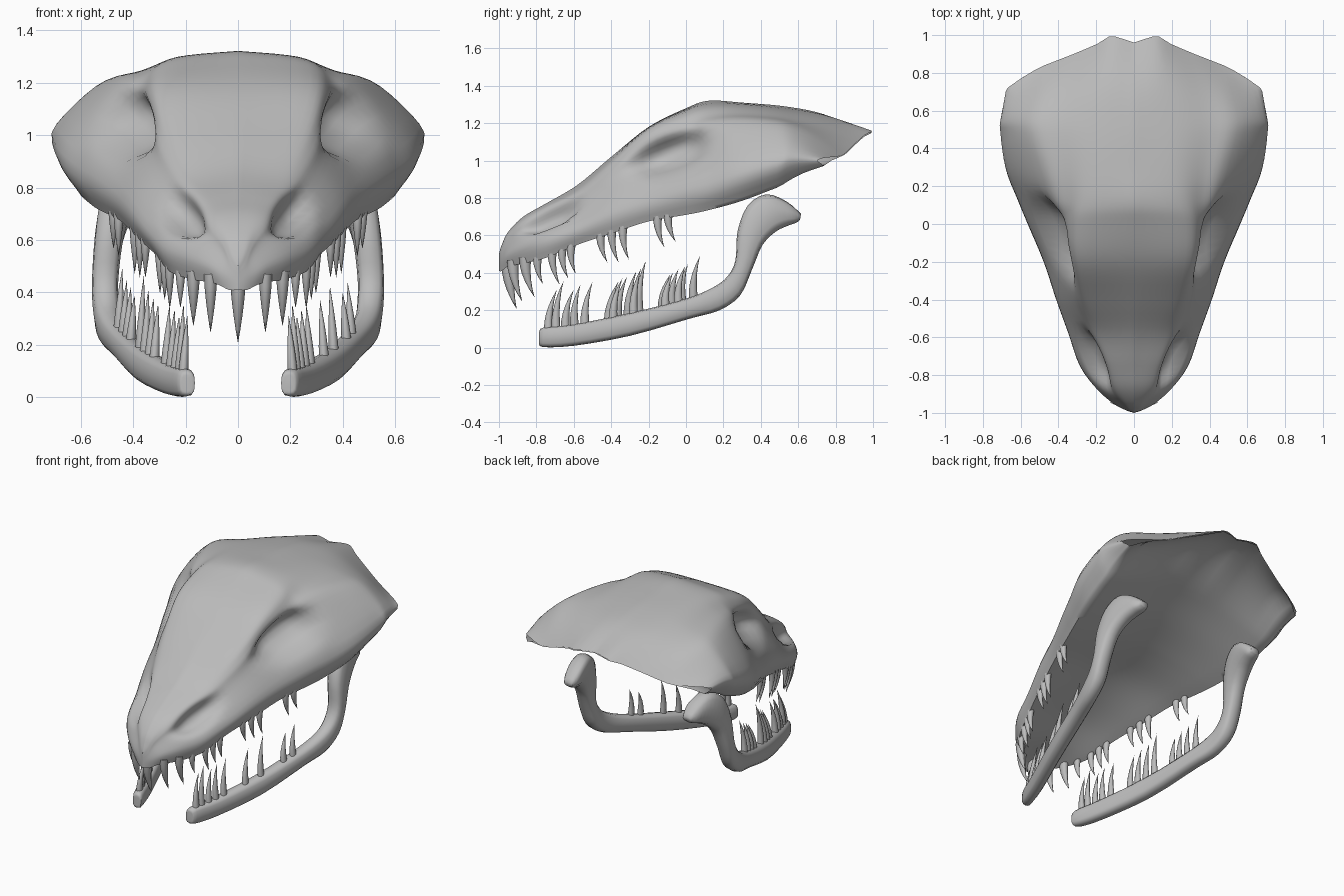
import bpy, bmesh, math
from mathutils import Vector

if "Cube" in bpy.data.objects:
    bpy.data.objects.remove(bpy.data.objects["Cube"])

bone = bpy.data.materials.new("bone_grey")
bone.diffuse_color = (0.5, 0.5, 0.5, 1)
bone.use_nodes = True
bone.node_tree.nodes["Principled BSDF"].inputs["Base Color"].default_value = bone.diffuse_color


def finish(name, bm, angle=40):
    mesh = bpy.data.meshes.new(name)
    bm.to_mesh(mesh)
    bm.free()
    ob = bpy.data.objects.new(name, mesh)
    bpy.context.collection.objects.link(ob)
    mesh.materials.append(bone)
    bpy.context.view_layer.objects.active = ob
    ob.select_set(True)
    bpy.ops.object.shade_smooth_by_angle(angle=math.radians(angle))
    ob.select_set(False)
    return ob


def mirror(ob):
    mod = ob.modifiers.new("mirror", 'MIRROR')
    mod.merge_threshold = 0.002


def smooth(rows, n):
    """Catmull-Rom through a list of equal-length number rows."""
    rows = [Vector(r) for r in rows]
    out = []
    for i in range(len(rows) - 1):
        a, b, c, d = rows[max(i - 1, 0)], rows[i], rows[i + 1], rows[min(i + 2, len(rows) - 1)]
        for k in range(n):
            t = k / n
            out.append(b + (c - a) * (t / 2) + (a * 2 - b * 5 + c * 4 - d) * (t * t / 2)
                       + (b * 3 - a - c * 3 + d) * (t ** 3 / 2))
    return out + [rows[-1]]


def lerp_table(table, x):
    for (x0, y0), (x1, y1) in zip(table, table[1:]):
        if x <= x1:
            return y0 + (y1 - y0) * max(0, (x - x0) / max(x1 - x0, 1e-6))
    return table[-1][1]


# Skull sections: y, crown z, then x,z of brow, cheek, widest point and rim
SECTIONS = [
    (-1.00, .50, 0, .49, 0, .47, 0, .44, 0, .41),
    (-.985, .55, .02, .54, .035, .50, .045, .46, .035, .41),
    (-.95, .62, .04, .61, .07, .56, .11, .50, .09, .435),
    (-.87, .70, .07, .69, .14, .63, .20, .54, .175, .45),
    (-.75, .77, .09, .76, .19, .70, .285, .58, .26, .48),
    (-.58, .87, .14, .85, .25, .77, .345, .64, .32, .55),
    (-.40, 1.02, .22, 1.0, .32, .88, .41, .72, .385, .61),
    (-.20, 1.18, .27, 1.17, .36, 1.0, .475, .79, .45, .675),
    (0, 1.28, .27, 1.26, .42, 1.08, .56, .85, .52, .71),
    (.12, 1.32, .24, 1.295, .45, 1.16, .61, .88, .56, .735),
    (.30, 1.31, .22, 1.295, .50, 1.19, .68, .94, .61, .785),
    (.53, 1.29, .22, 1.27, .55, 1.18, .71, 1.0, .635, .87),
    (.75, 1.25, .20, 1.23, .53, 1.13, .70, 1.02, .64, .93),
    (1.0, 1.16, .13, 1.155, .48, 1.03, .67, 1.01, .65, .97)]
# Scalloped back edge: y by x
BACK = [(0, .96), (.12, 1.0), (.2, .95), (.32, .9), (.5, .83), (.6, .77), (.67, .72), (.72, .62)]
# Rise of the palate above the rim: by y
ARCH = [(-1, 0), (-.9, .02), (-.6, .05), (0, .09), (.5, .12), (1, .14)]


def dent(p, centre, size, tilt):
    """Falloff inside a tilted ellipse in the side plane."""
    dy, dz = p.y - centre[0], p.z - centre[1]
    a = (dy * math.cos(tilt) + dz * math.sin(tilt)) / size[0]
    b = (dz * math.cos(tilt) - dy * math.sin(tilt)) / size[1]
    return math.exp(-(a * a + b * b) ** 2)


def back_y(x, y):
    return y if y < .5 else .5 + (y - .5) * (lerp_table(BACK, x) - .5) / .5


bm = bmesh.new()
grid = []
for s in smooth(SECTIONS, 5):
    # rounded on the muzzle, flat behind the brow
    bulge = lerp_table([(-1, 0), (-.9, .008), (-.6, .015), (-.1, .02), (.15, .006), (1, 0)], s[0])
    mid = ((s[2] + s[4]) / 2 + bulge, (s[3] + s[5]) / 2 + bulge)
    ring = smooth([(0, s[1]), (s[2], s[3]), mid, (s[4], s[5]), (s[6], s[7]), (s[8], s[9])], 5)
    row = []
    for x, z in ring:
        p = Vector((max(x, 0), back_y(x, s[0]), z))
        # eye sockets and nostrils pressed into the side walls
        if x > .2:
            p += Vector((-.10, .02, -.02)) * dent(p, (-.07, 1.04), (.2, .085), .35)
        if x > .06:
            p += Vector((-.045, .02, -.045)) * dent(p, (-.72, .70), (.15, .042), .45)
        row.append(bm.verts.new(p))
    # palate closing the underside, meeting the roof at the back edge
    roof = [(x, z) for x, z in ring[:21]]
    blend = max(0, (s[0] - .5) / .5) ** 2
    for k in range(1, 11):
        u = 1 - k / 10
        x = s[8] * u
        z = s[9] + lerp_table(ARCH, s[0]) * (1 - u * u) ** 1.2
        z += (lerp_table(roof, x) - .006 - z) * blend * min(1, k / 2)
        row.append(bm.verts.new((max(x, 0), back_y(x, s[0]), z)))
    grid.append(row)
for r0, r1 in zip(grid, grid[1:]):
    for j in range(len(r0) - 1):
        bm.faces.new((r0[j], r0[j + 1], r1[j + 1], r1[j]))
mirror(finish("skull", bm, 75))

# Lower jaw stations: upper edge y,z, lower edge y,z, centre x, half thickness
JAW = [
    (-.785, .085, -.785, .025, .195, .02),
    (-.76, .108, -.765, .003, .20, .035),
    (-.6, .125, -.6, .010, .255, .042),
    (-.3, .185, -.3, .063, .36, .045),
    (0, .262, .02, .155, .445, .047),
    (.15, .325, .18, .20, .488, .048),
    (.225, .385, .29, .28, .503, .05),
    (.265, .47, .35, .41, .507, .05),
    (.275, .62, .41, .55, .495, .054),
    (.33, .76, .48, .62, .475, .06),
    (.43, .82, .54, .65, .455, .06),
    (.54, .78, .59, .668, .44, .052),
    (.615, .715, .61, .685, .435, .03)]
SEG = 12
bm = bmesh.new()
rings = []
for uy, uz, ly, lz, x, t in smooth(JAW, 3):
    ring = []
    for k in range(SEG):
        a = 2 * math.pi * k / SEG
        ca, sa = [math.copysign(abs(v) ** .7, v) for v in (math.cos(a), math.sin(a))]
        h = (1 + sa) / 2
        ring.append(bm.verts.new((x + t * ca, ly + (uy - ly) * h, lz + (uz - lz) * h)))
    rings.append(ring)
for r0, r1 in zip(rings, rings[1:]):
    for k in range(SEG):
        n = (k + 1) % SEG
        bm.faces.new((r0[k], r0[n], r1[n], r1[k]))
bm.faces.new(rings[0])
bm.faces.new(rings[-1])
bmesh.ops.recalc_face_normals(bm, faces=bm.faces)
mirror(finish("lower_jaw", bm, 60))


def add_tooth(bm, base, tip, radius):
    """Curved cone, bowed towards the front."""
    base, tip = Vector(base), Vector(tip)
    last = None
    for i in range(5):
        t = i / 5
        c = base.lerp(tip, t) + Vector((0, -.06 * t * (1 - t), 0))
        r = radius * (1 - t ** 1.5)
        ring = [bm.verts.new(c + Vector((r * .8 * math.cos(k * math.pi / 4),
                                         r * math.sin(k * math.pi / 4), 0))) for k in range(8)]
        if last:
            for k in range(8):
                bm.faces.new((last[k], last[(k + 1) % 8], ring[(k + 1) % 8], ring[k]))
        else:
            bm.faces.new(ring)
        last = ring
    end = bm.verts.new(tip)
    for k in range(8):
        bm.faces.new((last[k], last[(k + 1) % 8], end))


# Upper teeth: base y, tip y, tip z
UPPER = [(-.925, -.875, .245), (-.86, -.81, .27), (-.79, -.765, .34), (-.715, -.675, .335),
         (-.66, -.63, .37), (-.61, -.59, .395), (-.455, -.42, .455), (-.395, -.36, .455),
         (-.335, -.305, .47), (-.15, -.115, .535), (-.095, -.055, .565)]
RIM_X = [(s[0], s[8] - .012) for s in SECTIONS]
RIM_Z = [(s[0], s[9]) for s in SECTIONS]
bm = bmesh.new()
for y, ty, tz in UPPER:
    x = lerp_table(RIM_X, y)
    add_tooth(bm, (x, y, lerp_table(RIM_Z, y) + .03), (x, ty, tz), .032 if y < -.8 else .025)
bmesh.ops.recalc_face_normals(bm, faces=bm.faces)
mirror(finish("upper_teeth", bm, 60))

# Single tooth at the snout tip
bm = bmesh.new()
add_tooth(bm, (0, -.95, .46), (0, -.905, .205), .038)
bmesh.ops.recalc_face_normals(bm, faces=bm.faces)
finish("front_tooth", bm, 60)

# Lower teeth: base y, tip y, tip z; the two sides differ behind the front group
FRONT = [(-.735, -.69, .31), (-.695, -.655, .355), (-.645, -.60, .31), (-.595, -.565, .335),
         (-.54, -.50, .35)]
LEFT = [(-.415, -.36, .355), (-.365, -.315, .38), (-.31, -.265, .41), (-.25, -.215, .465),
        (-.125, -.085, .39), (-.075, -.04, .42), (-.02, .01, .445), (.04, .075, .49)]
RIGHT = [(-.39, -.34, .37), (-.28, -.24, .425), (-.11, -.07, .40), (-.04, -.005, .435)]
JAW_X = [(j[0], j[4]) for j in JAW[:6]]
JAW_Z = [(j[0], j[1]) for j in JAW[:6]]
for name, side, teeth in (("lower_teeth_left", -1, FRONT + LEFT),
                          ("lower_teeth_right", 1, FRONT + RIGHT)):
    bm = bmesh.new()
    for y, ty, tz in teeth:
        x = lerp_table(JAW_X, y)
        add_tooth(bm, (side * x, y, lerp_table(JAW_Z, y) - .02), (side * (x - .015), ty, tz), .024)
    bmesh.ops.recalc_face_normals(bm, faces=bm.faces)
    finish(name, bm, 60)
